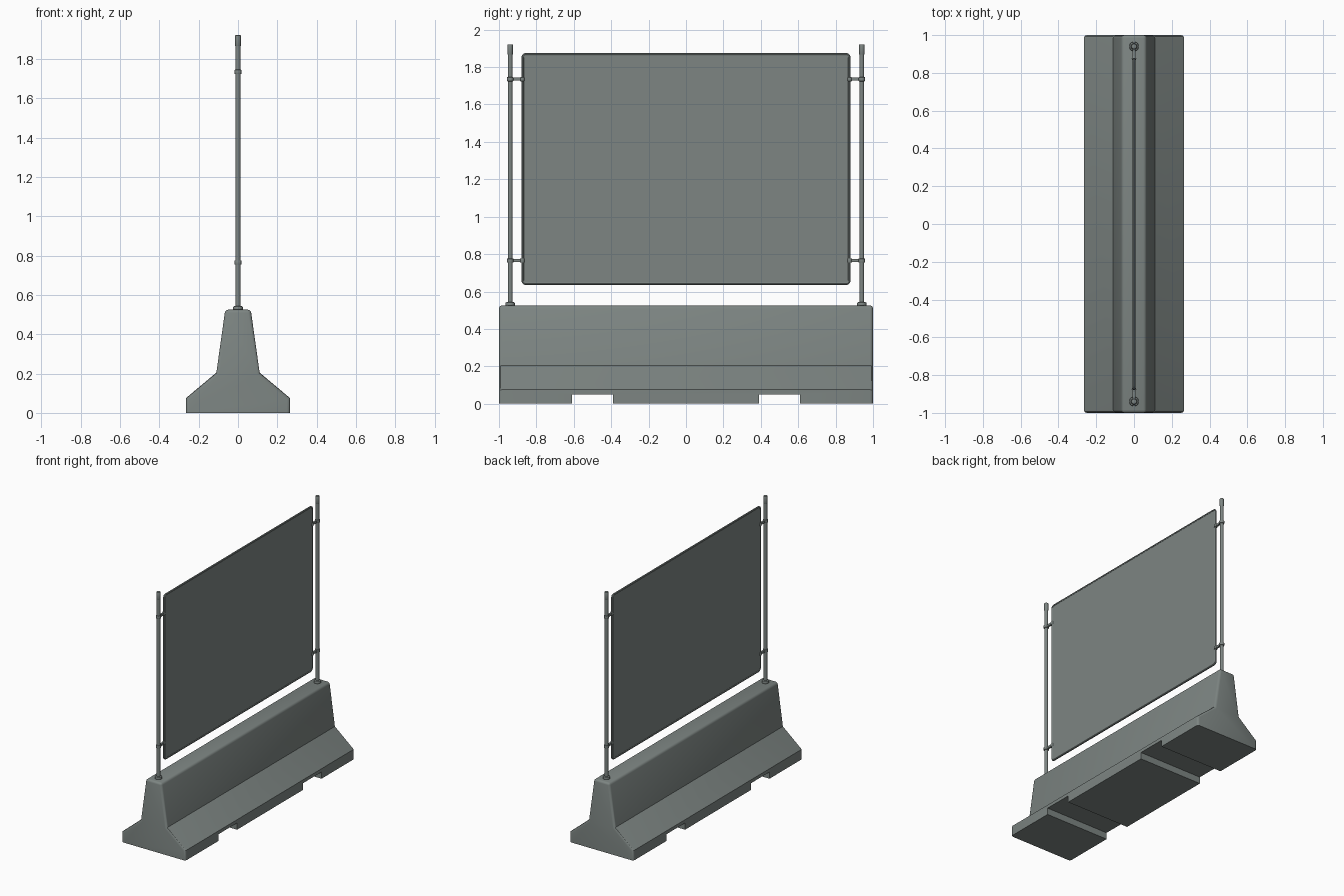
import bpy, bmesh, math
from mathutils import Vector

if "Cube" in bpy.data.objects:
    bpy.data.objects.remove(bpy.data.objects["Cube"])

grey = bpy.data.materials.new("concrete_grey")
grey.diffuse_color = (0.205, 0.235, 0.225, 1)
grey.use_nodes = True
grey.node_tree.nodes["Principled BSDF"].inputs["Base Color"].default_value = grey.diffuse_color


def activate(ob):
    bpy.ops.object.select_all(action='DESELECT')
    ob.select_set(True)
    bpy.context.view_layer.objects.active = ob


def finish(ob, angle=35):
    ob.data.materials.clear()
    ob.data.materials.append(grey)
    activate(ob)
    bpy.ops.object.shade_smooth_by_angle(angle=math.radians(angle))
    return ob


def box(name, lo, hi):
    lo, hi = Vector(lo), Vector(hi)
    bpy.ops.mesh.primitive_cube_add(size=1, location=(lo + hi) / 2)
    ob = bpy.context.object
    ob.name = name
    ob.scale = hi - lo
    bpy.ops.object.transform_apply(location=False, rotation=False, scale=True)
    return ob


def cylinder(name, y, z0, z1, r, bevel=0.0, sides=20):
    bpy.ops.mesh.primitive_cylinder_add(vertices=sides, radius=r, depth=z1 - z0,
                                        location=(0, y, (z0 + z1) / 2))
    ob = bpy.context.object
    ob.name = name
    if bevel:
        mod = ob.modifiers.new("bevel", 'BEVEL')
        mod.width, mod.segments = bevel, 2
        bpy.ops.object.modifier_apply(modifier="bevel")
    return finish(ob)


# Concrete barrier: stepped profile extruded along y
half = [(0.265, 0), (0.265, 0.075), (0.11, 0.205), (0.065, 0.525)]
profile = half + [(-x, z) for x, z in reversed(half)]
bm = bmesh.new()
face = bm.faces.new([bm.verts.new((x, -1, z)) for x, z in profile])
ext = bmesh.ops.extrude_face_region(bm, geom=[face])
bmesh.ops.translate(bm, vec=(0, 2, 0),
                    verts=[v for v in ext["geom"] if isinstance(v, bmesh.types.BMVert)])
bmesh.ops.recalc_face_normals(bm, faces=bm.faces)


def rounded(e):
    a, b = (v.co for v in e.verts)
    on_end = abs(a.y - b.y) < 0.01
    on_floor = a.z < 0.01 and b.z < 0.01
    return (on_end and not on_floor) or (a.z > 0.5 and b.z > 0.5)


bmesh.ops.bevel(bm, geom=[e for e in bm.edges if rounded(e)], offset=0.016,
                segments=3, profile=0.5, affect='EDGES')
mesh = bpy.data.meshes.new("barrier_base")
bm.to_mesh(mesh)
bm.free()
base = bpy.data.objects.new("barrier_base", mesh)
bpy.context.collection.objects.link(base)

# Forklift slots cut through the underside
for s in (-1, 1):
    cutter = box("slot_cutter", (-0.4, s * 0.5 - 0.11, -0.1), (0.4, s * 0.5 + 0.11, 0.05))
    cutter.hide_render = True
    activate(base)
    mod = base.modifiers.new("slot", 'BOOLEAN')
    mod.operation, mod.solver, mod.object = 'DIFFERENCE', 'EXACT', cutter
    bpy.ops.object.modifier_apply(modifier="slot")
    bpy.data.objects.remove(cutter)
finish(base, 30)

# Fence sheet
finish(box("fence_sheet", (-0.004, -0.873, 0.642), (0.004, 0.873, 1.868)))

# Tube frame with rounded corners
Y, Z0, Z1, R = 0.873, 0.642, 1.868, 0.018
points = []
for i, (cy, cz) in enumerate([(Y - R, Z1 - R), (-Y + R, Z1 - R),
                              (-Y + R, Z0 + R), (Y - R, Z0 + R)]):
    for k in range(5):
        a = (i + k / 4) * math.pi / 2
        points.append((0, cy + R * math.cos(a), cz + R * math.sin(a), 1))
curve = bpy.data.curves.new("fence_frame", 'CURVE')
curve.dimensions = '3D'
curve.bevel_depth, curve.bevel_resolution = 0.0075, 2
spline = curve.splines.new('POLY')
spline.points.add(len(points) - 1)
for p, co in zip(spline.points, points):
    p.co = co
spline.use_cyclic_u = True
frame = bpy.data.objects.new("fence_frame", curve)
bpy.context.collection.objects.link(frame)
activate(frame)
bpy.ops.object.convert(target='MESH')
finish(bpy.context.object)

# Posts, foot collars, caps and clamps on both ends
for s, side in ((-1, "near"), (1, "far")):
    y = s * 0.94
    cylinder(f"post_{side}", y, 0.5, 1.91, 0.013)
    cylinder(f"post_cap_{side}", y, 1.865, 1.922, 0.0145, 0.004)
    cylinder(f"post_collar_{side}", y, 0.52, 0.543, 0.025, 0.006)
    for z, level in ((0.765, "lower"), (1.735, "upper")):
        cylinder(f"post_clamp_{side}_{level}", y, z - 0.011, z + 0.011, 0.018, 0.003)
        cylinder(f"frame_clamp_{side}_{level}", s * 0.875, z - 0.011, z + 0.011, 0.012, 0.002)
        y0, y1 = sorted((s * 0.875, s * 0.935))
        finish(box(f"clamp_link_{side}_{level}", (-0.007, y0, z - 0.008), (0.007, y1, z + 0.008)))
